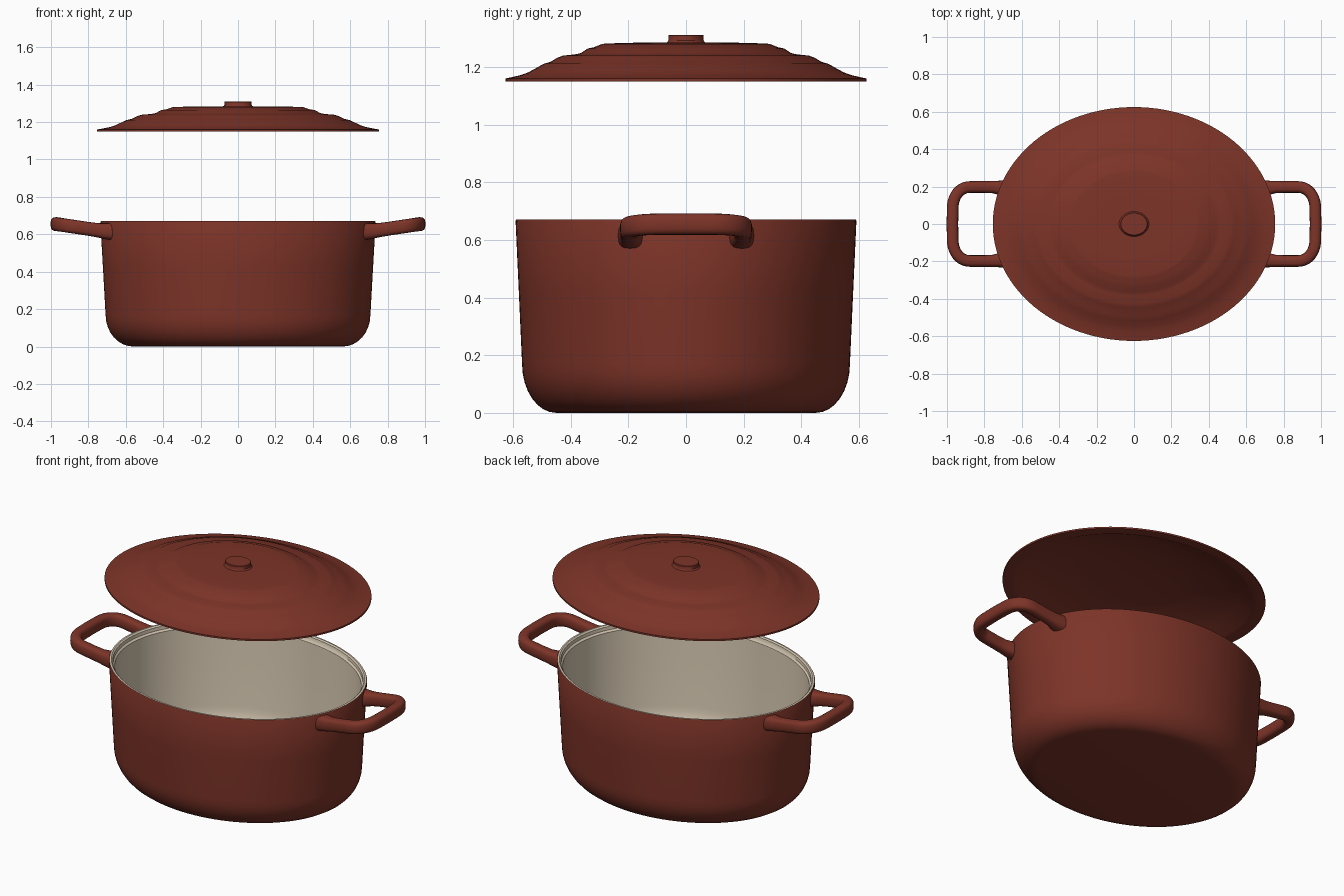
import bpy, bmesh, math
from mathutils import Vector

if "Cube" in bpy.data.objects:
    bpy.data.objects.remove(bpy.data.objects["Cube"])


def material(name, rgb):
    m = bpy.data.materials.new(name)
    m.diffuse_color = (*rgb, 1)
    m.use_nodes = True
    m.node_tree.nodes["Principled BSDF"].inputs["Base Color"].default_value = m.diffuse_color
    return m


RED = material("brick_red_enamel", (0.205, 0.034, 0.021))
CREAM = material("cream_enamel", (0.70, 0.60, 0.46))


def finish(name, bm, mats, angle=35):
    bmesh.ops.recalc_face_normals(bm, faces=bm.faces[:])
    me = bpy.data.meshes.new(name)
    bm.to_mesh(me)
    bm.free()
    ob = bpy.data.objects.new(name, me)
    bpy.context.collection.objects.link(ob)
    for m in mats:
        me.materials.append(m)
    bpy.ops.object.select_all(action='DESELECT')
    ob.select_set(True)
    bpy.context.view_layer.objects.active = ob
    bpy.ops.object.shade_smooth_by_angle(angle=math.radians(angle))
    return ob


def oval_lathe(name, profile, ratio, mats, second_from=None, n=112):
    """Revolve (x radius, z) points around z as an oval; y radius = x * ratio.
    Profile segments from index second_from on take the second material."""
    bm = bmesh.new()
    rings = []
    for r, z in profile:
        if r == 0:
            rings.append([bm.verts.new((0, 0, z))] * n)
        else:
            rings.append([bm.verts.new((r * math.cos(2 * math.pi * i / n),
                                        r * ratio * math.sin(2 * math.pi * i / n), z))
                          for i in range(n)])
    for k in range(len(rings) - 1):
        a, b = rings[k], rings[k + 1]
        for i in range(n):
            j = (i + 1) % n
            f = bm.faces.new(list(dict.fromkeys((a[i], a[j], b[j], b[i]))))
            if second_from is not None and k >= second_from:
                f.material_index = 1
    return finish(name, bm, mats)


# Pot: red outside, cream inside from the rim inward
corner = [(0.56 + 0.148 * math.sin(t), 0.17 - 0.17 * math.cos(t))
          for t in [math.radians(90 * i / 8) for i in range(9)]]
outer = [(0, 0)] + corner + [(0.722, 0.42), (0.736, 0.665), (0.733, 0.67)]
inner = [(0.722, 0.671), (0.714, 0.664), (0.712, 0.645), (0.702, 0.635), (0.694, 0.42)]
inner += [(0.55 + 0.13 * math.sin(t), 0.18 - 0.15 * math.cos(t))
          for t in [math.radians(90 * i / 8) for i in range(8, -1, -1)]]
inner += [(0, 0.03)]
oval_lathe("pot", outer + inner, 0.803, [RED, CREAM], len(outer) - 1)

# Lid: stepped dome with a thin flange and hollow underside
lid_top = [(0, 1.284), (0.2, 1.284), (0.335, 1.281), (0.352, 1.279), (0.385, 1.268),
           (0.41, 1.264), (0.44, 1.248), (0.465, 1.243), (0.515, 1.239), (0.54, 1.231),
           (0.568, 1.217), (0.595, 1.211), (0.625, 1.197), (0.66, 1.181), (0.69, 1.172),
           (0.73, 1.164), (0.755, 1.160)]
lid_under = [(0.755, 1.15), (0.70, 1.15), (0.68, 1.155), (0.60, 1.19), (0.50, 1.218),
             (0.40, 1.24), (0.30, 1.258), (0, 1.262)]
oval_lathe("lid", lid_top + lid_under, 0.828, [RED])

# Knob on the lid
oval_lathe("lid_knob", [(0, 1.275), (0.085, 1.280), (0.076, 1.287), (0.073, 1.291),
                        (0.073, 1.308), (0.070, 1.311), (0, 1.311)], 0.84, [RED], n=48)


# Loop handles: rounded section swept along a U-shaped path
def handle(name, side):
    path = [(0.70, 0.192), (0.725, 0.194), (0.75, 0.197), (0.80, 0.198), (0.85, 0.198)]
    cx, cy, rx, ry = 0.873, 0.088, 0.096, 0.11
    for i in range(11):
        t = math.radians(90 - 9 * i)
        path.append((cx + rx * math.cos(t) ** 0.9 if i else cx, cy + ry * math.sin(t)))
    path += [(0.970, 0.045), (0.971, 0)]
    path += [(x, -y) for x, y in reversed(path[:-1])]
    bm = bmesh.new()
    rings = []
    last = len(path) - 1
    m = 20
    for k, (x, y) in enumerate(path):
        p, q = path[max(k - 1, 0)], path[min(k + 1, last)]
        tan = Vector((q[0] - p[0], q[1] - p[1])).normalized()
        nx, ny = -tan.y, tan.x
        flare = max(0, (0.78 - x) / 0.08)
        z0 = 0.614 + (x - 0.70) * 0.15
        w = 0.031 + 0.014 * flare ** 2
        h = 0.037 + 0.009 * flare ** 2
        ring = []
        for i in range(m):
            t = 2 * math.pi * i / m
            c, s = math.cos(t), math.sin(t)
            u = w * math.copysign(abs(c) ** 0.7, c)
            v = h * math.copysign(abs(s) ** 0.7, s)
            px, py = x + nx * u, y + ny * u
            if k in (0, last):  # end rings sit inside the pot wall
                px = 0.718 * math.sqrt(1 - (py / 0.577) ** 2)
            ring.append(bm.verts.new((side * px, py, z0 + v)))
        rings.append(ring)
    for a, b in zip(rings, rings[1:]):
        for i in range(m):
            j = (i + 1) % m
            bm.faces.new((a[i], a[j], b[j], b[i]))
    bm.faces.new(rings[0])
    bm.faces.new(rings[-1])
    return finish(name, bm, [RED], 50)


handle("right_handle", 1)
handle("left_handle", -1)
